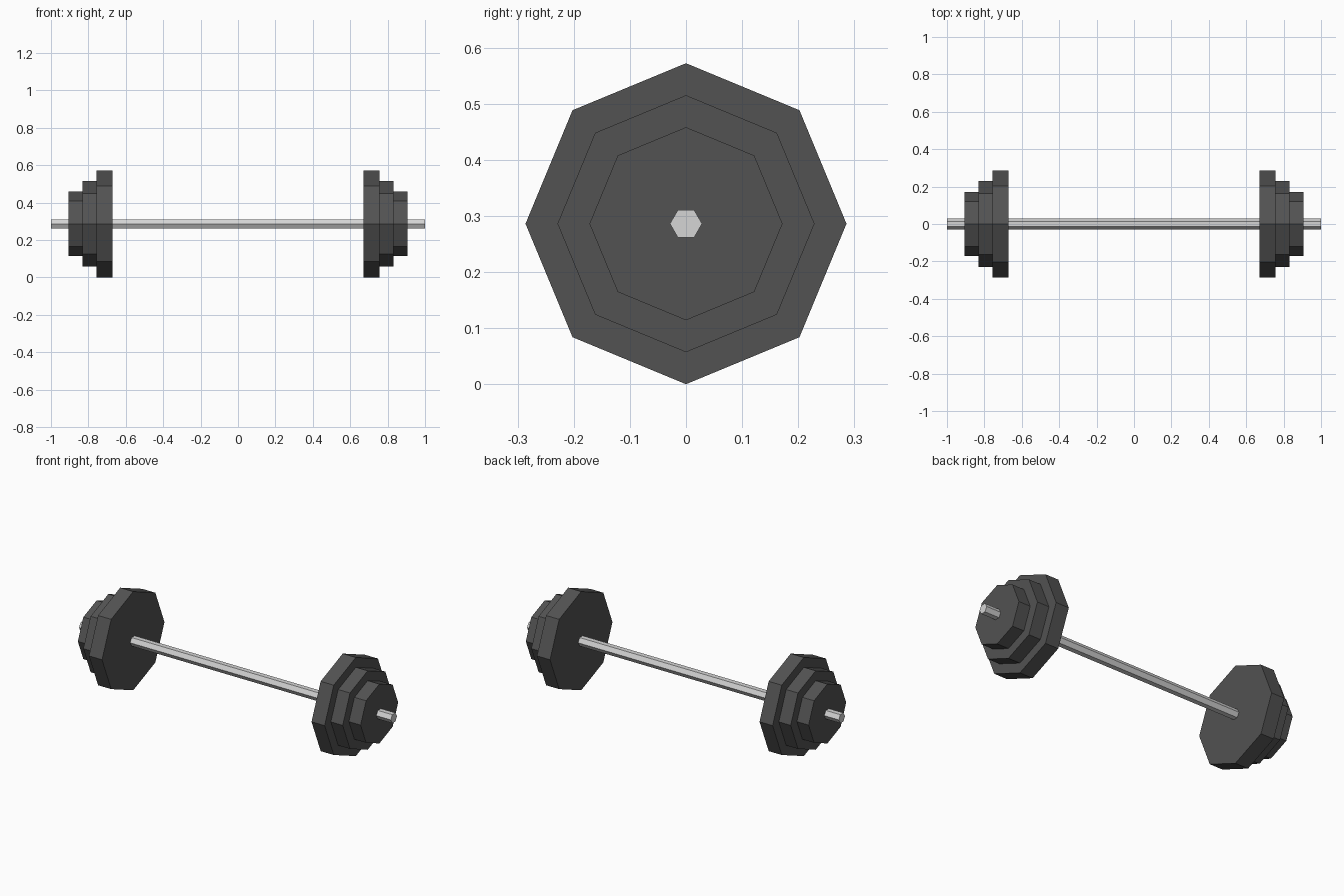
import bpy
from math import pi

cube = bpy.data.objects.get("Cube")
if cube:
    bpy.data.objects.remove(cube, do_unlink=True)

AXIS_Z = 0.286


def make_material(name, rgb):
    mat = bpy.data.materials.new(name)
    mat.use_nodes = True
    color = (*rgb, 1)
    mat.diffuse_color = color
    mat.node_tree.nodes["Principled BSDF"].inputs["Base Color"].default_value = color
    return mat


def prism(name, sides, radius, x_min, x_max, mat):
    """Flat-sided prism lying along x, centred on the bar axis."""
    bpy.ops.mesh.primitive_cylinder_add(
        vertices=sides, radius=radius, depth=x_max - x_min,
        location=((x_min + x_max) / 2, 0, AXIS_Z), rotation=(0, pi / 2, 0))
    obj = bpy.context.object
    obj.name = name
    obj.data.materials.append(mat)
    return obj


iron = make_material("dark iron", (0.085, 0.085, 0.085))
steel = make_material("light steel", (0.66, 0.66, 0.66))

# Hexagonal bar through both weight stacks
prism("bar", 6, 0.0286, -1, 1, steel)

# Octagonal weights, shrinking outwards: name, radius, inner x, outer x
weights = [
    ("large_weight", 0.286, 0.672, 0.756),
    ("medium_weight", 0.229, 0.756, 0.832),
    ("small_weight", 0.172, 0.832, 0.907),
]
for name, radius, inner, outer in weights:
    prism("left_" + name, 8, radius, inner, outer, iron)
    prism("right_" + name, 8, radius, -outer, -inner, iron)
